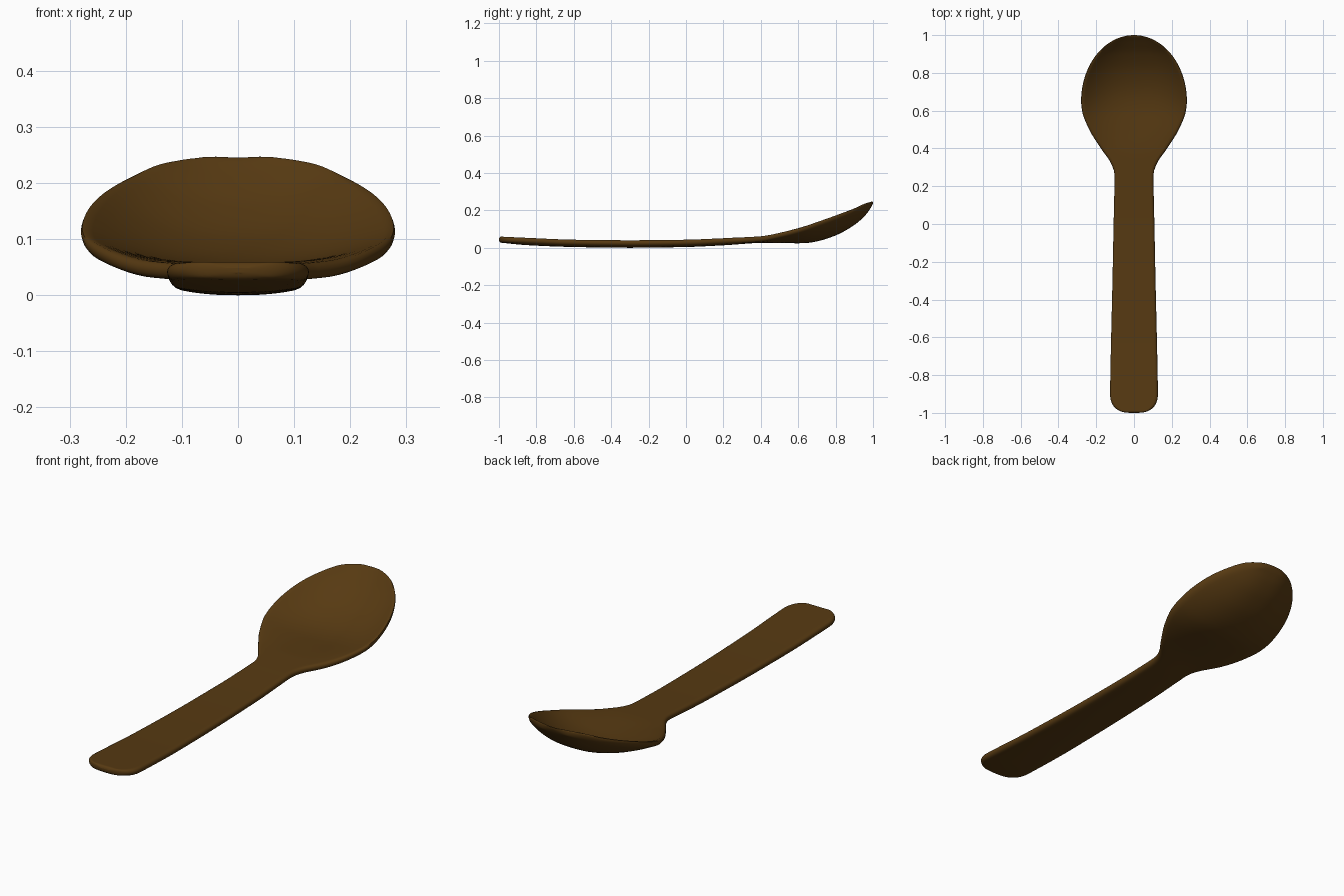
import bpy, bmesh, math

if "Cube" in bpy.data.objects:
    bpy.data.objects.remove(bpy.data.objects["Cube"])

# Side and plan profiles: y, half width, rim top z, centre top z, centre bottom z
STATIONS = [
    (-1.00, .127, .060, .060, .028),
    (-0.85, .126, .053, .053, .014),
    (-0.60, .121, .043, .043, .004),
    (-0.30, .114, .040, .040, .000),
    ( 0.00, .108, .043, .043, .004),
    ( 0.18, .104, .050, .050, .012),
    ( 0.26, .103, .054, .054, .017),
    ( 0.31, .116, .056, .056, .021),
    ( 0.40, .175, .062, .059, .026),
    ( 0.50, .237, .083, .057, .025),
    ( 0.60, .275, .110, .055, .024),
    ( 0.65, .280, .126, .058, .026),
    ( 0.70, .280, .144, .066, .034),
    ( 0.80, .280, .180, .100, .066),
    ( 0.90, .280, .217, .160, .122),
    ( 0.96, .280, .243, .212, .175),
    ( 1.00, .280, .252, .252, .232),
]


def sample(y):
    """Smooth interpolation of the profile with monotone slopes."""
    S = STATIONS
    i = max(k for k in range(len(S) - 1) if S[k][0] <= y or k == 0)

    def slope(k, c):
        d = [(S[j + 1][c] - S[j][c]) / (S[j + 1][0] - S[j][0])
             for j in (k - 1, k) if 0 <= j < len(S) - 1]
        if len(d) == 1:
            return d[0]
        return 0 if d[0] * d[1] <= 0 else 2 * d[0] * d[1] / (d[0] + d[1])

    h = S[i + 1][0] - S[i][0]
    t = (y - S[i][0]) / h
    out = []
    for c in range(1, 5):
        a, b = S[i][c], S[i + 1][c]
        out.append((2*t**3 - 3*t*t + 1) * a + (t**3 - 2*t*t + t) * h * slope(i, c)
                   + (3*t*t - 2*t**3) * b + (t**3 - t*t) * h * slope(i + 1, c))
    return out


def rounding(d, r):
    """Quarter-round falloff at distance d from an edge."""
    return math.sqrt(max(0, 1 - (1 - min(d / r, 1)) ** 2))


def section(y, n=48):
    w, rim, top, bottom = sample(y)
    if y > .65:                       # elliptical bowl tip
        w *= math.sqrt(max(0, 1 - ((y - .65) / .35) ** 2))
    if y < -.9:                       # rounded handle end
        w *= max(0, 1 - ((-.9 - y) / .1) ** 2.2) ** .34
    w = max(w, .0005)
    end = max(.25, rounding(1 - abs(y), .012))
    ring = []
    for k in range(n):
        a = 2 * math.pi * k / n
        u = math.cos(a)
        p = abs(u) ** 2.4
        zt = top + (rim - top) * p
        zb = bottom + (max(rim - .028, bottom + .006) - bottom) * p
        f = rounding(w * (1 - abs(u)), min(.014, w * .5)) * end
        side = 0 if abs(math.sin(a)) < 1e-6 else math.copysign(1, math.sin(a))
        ring.append((w * u, y, (zt + zb) / 2 + side * f * (zt - zb) / 2))
    return ring


# Spoon: one continuous loft from handle end to bowl tip
bm = bmesh.new()
M = 120
rings = [[bm.verts.new(p) for p in section(-math.cos(math.pi * i / M))]
         for i in range(M + 1)]
for r0, r1 in zip(rings, rings[1:]):
    for k in range(len(r0)):
        j = (k + 1) % len(r0)
        bm.faces.new((r0[k], r0[j], r1[j], r1[k]))
bm.faces.new(rings[0])
bm.faces.new(rings[-1])
bmesh.ops.remove_doubles(bm, verts=bm.verts, dist=.0001)
bmesh.ops.recalc_face_normals(bm, faces=bm.faces)
mesh = bpy.data.meshes.new("spoon")
bm.to_mesh(mesh)
bm.free()

wood = bpy.data.materials.new("dark brown wood")
wood.diffuse_color = (.095, .042, .006, 1)
wood.use_nodes = True
wood.node_tree.nodes["Principled BSDF"].inputs["Base Color"].default_value = wood.diffuse_color
mesh.materials.append(wood)
spoon = bpy.data.objects.new("spoon", mesh)
bpy.context.collection.objects.link(spoon)
bpy.context.view_layer.objects.active = spoon
spoon.select_set(True)
bpy.ops.object.shade_smooth_by_angle(angle=math.radians(50))
